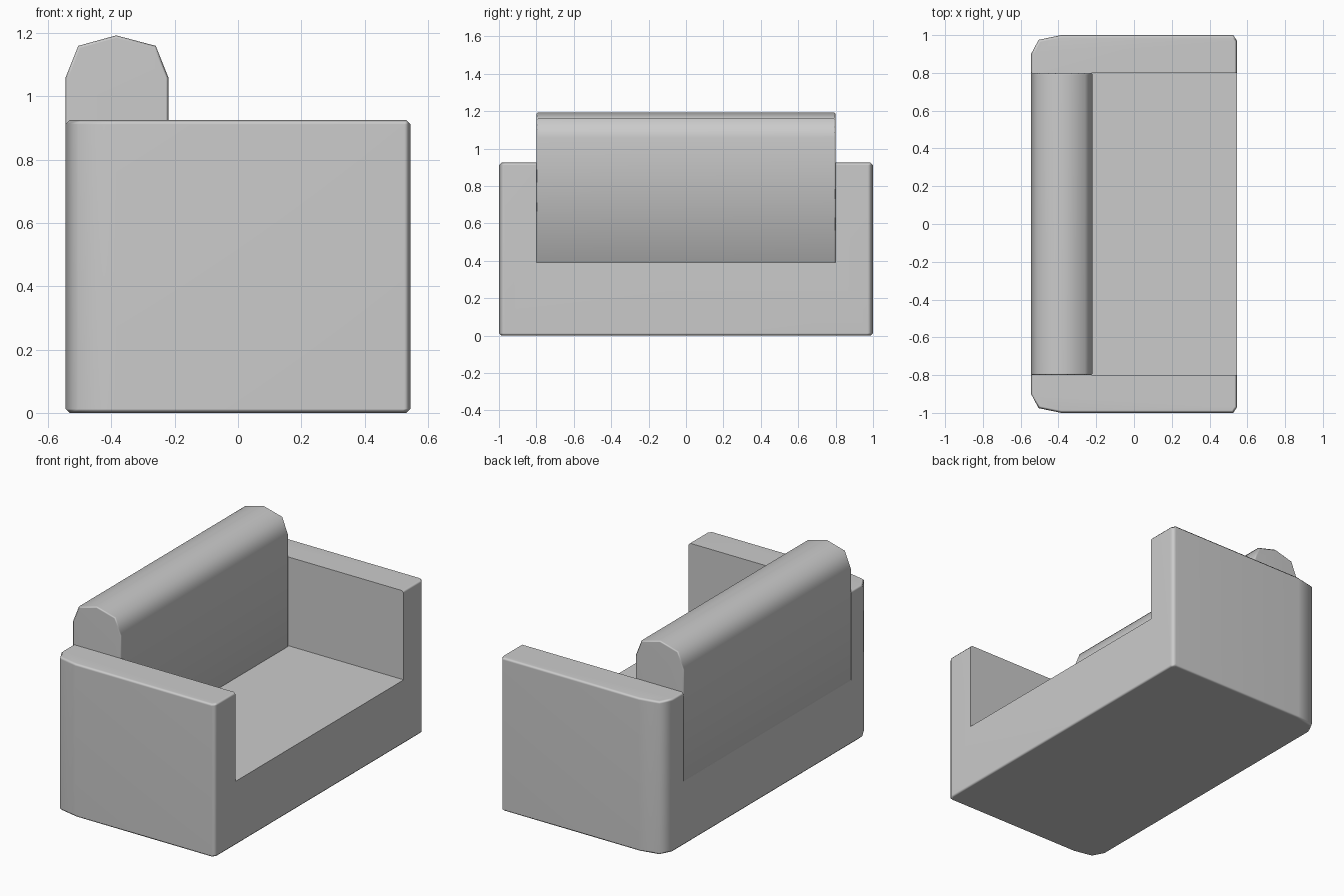
import bpy, bmesh, math
from mathutils import Vector

if "Cube" in bpy.data.objects:
    bpy.data.objects.remove(bpy.data.objects["Cube"])


def prism(name, points, start, end, to_xyz, bevel):
    """Extrude a closed outline and soften the rims of both end caps."""
    bm = bmesh.new()
    face = bm.faces.new([bm.verts.new(to_xyz(u, v, start)) for u, v in points])
    caps = [face]
    ext = bmesh.ops.extrude_face_region(bm, geom=[face], use_keep_orig=True)
    far = [f for f in ext["geom"] if isinstance(f, bmesh.types.BMFace)]
    step = Vector(to_xyz(0, 0, end)) - Vector(to_xyz(0, 0, start))
    bmesh.ops.translate(bm, vec=step, verts=list(far[0].verts))
    caps += far
    bmesh.ops.recalc_face_normals(bm, faces=bm.faces)
    if bevel:
        rims = list({e for f in caps for e in f.edges})
        bmesh.ops.bevel(bm, geom=rims, offset=bevel, segments=1,
                        affect='EDGES', clamp_overlap=True)
    mesh = bpy.data.meshes.new(name)
    bm.to_mesh(mesh)
    bm.free()
    obj = bpy.data.objects.new(name, mesh)
    bpy.context.collection.objects.link(obj)
    return obj


def smooth(obj):
    bpy.ops.object.select_all(action='DESELECT')
    obj.select_set(True)
    bpy.context.view_layer.objects.active = obj
    bpy.ops.object.shade_smooth_by_angle(angle=math.radians(62))
    weighted = obj.modifiers.new("even_shading", 'WEIGHTED_NORMAL')
    weighted.keep_sharp = True


# Seat base and both arms: one plan outline with faceted rear corners
half = [(0.545, 0.97), (0.525, 1.0), (-0.385, 1.0), (-0.505, 0.975), (-0.545, 0.9)]
plan = half + [(x, -y) for x, y in reversed(half)]
body = prism("seat_and_arms", plan, 0.0, 0.925, lambda u, v, w: (u, v, w), 0.013)

# Open space between the arms
opening = [(-0.8, 0.39), (0.8, 0.39), (0.8, 1.5), (-0.8, 1.5)]
cutter = prism("opening_cutter", opening, -1, 1, lambda u, v, w: (w, u, v), 0)
cut = body.modifiers.new("opening", 'BOOLEAN')
cut.operation = 'DIFFERENCE'
cut.solver = 'EXACT'
cut.object = cutter
bpy.context.view_layer.objects.active = body
bpy.ops.object.modifier_apply(modifier=cut.name)
bpy.data.objects.remove(cutter)
smooth(body)

# Backrest with a rounded, faceted top
profile = [(-0.545, 0.385), (-0.22, 0.385), (-0.22, 1.06),
           (-0.26, 1.16), (-0.385, 1.193), (-0.505, 1.16), (-0.545, 1.06)]
backrest = prism("backrest", profile, -0.8, 0.8, lambda u, v, w: (u, w, v), 0.008)
smooth(backrest)
